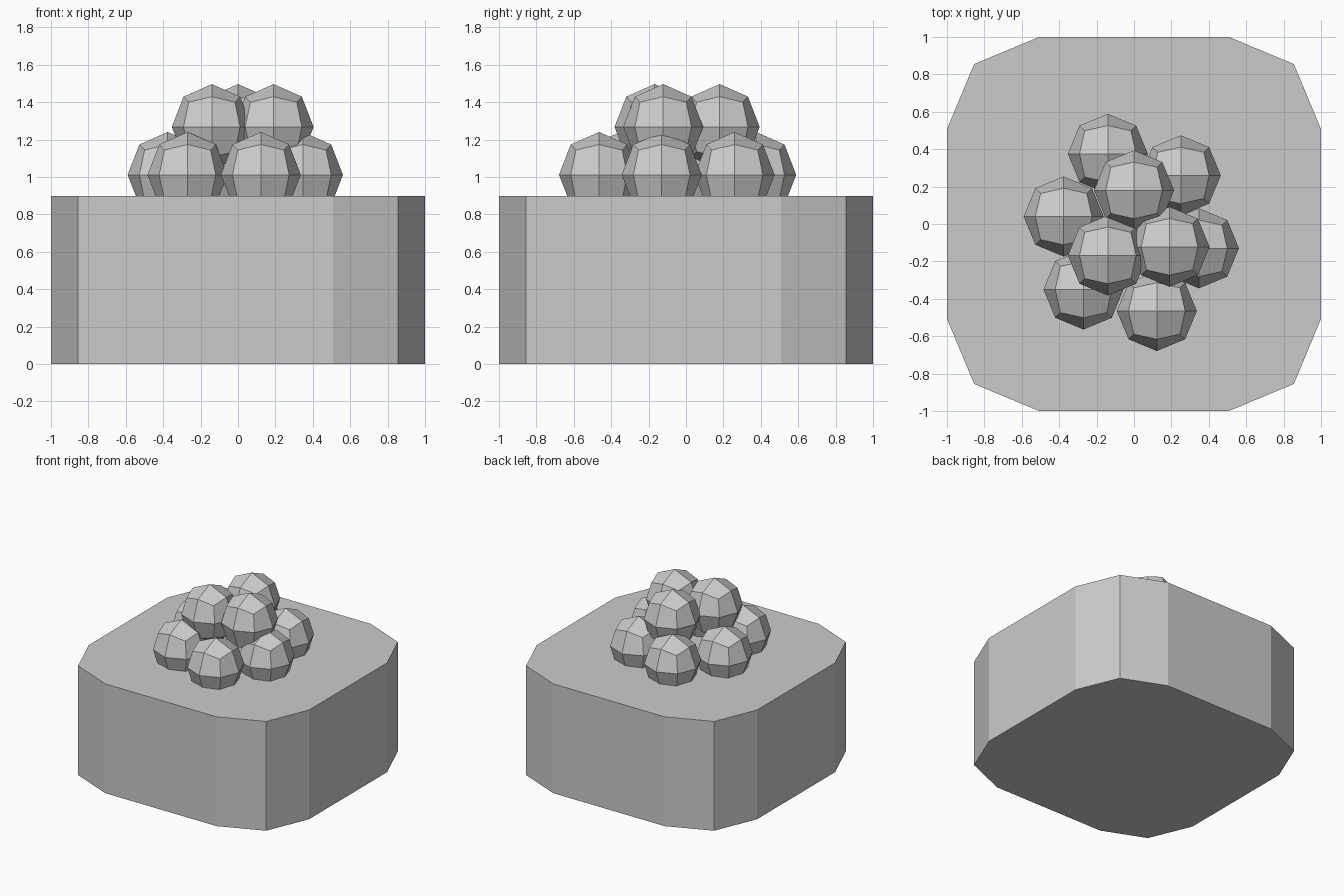
import bpy, bmesh
from mathutils import Vector

old = bpy.data.objects.get("Cube")
if old:
    bpy.data.objects.remove(old, do_unlink=True)

grey = bpy.data.materials.new("light grey")
grey.use_nodes = True
grey.diffuse_color = (0.6, 0.6, 0.6, 1)
grey.node_tree.nodes["Principled BSDF"].inputs["Base Color"].default_value = (0.6, 0.6, 0.6, 1)


def add_object(name, bm, location=(0, 0, 0)):
    bmesh.ops.recalc_face_normals(bm, faces=bm.faces)
    mesh = bpy.data.meshes.new(name)
    bm.to_mesh(mesh)
    bm.free()
    mesh.materials.append(grey)
    obj = bpy.data.objects.new(name, mesh)
    obj.location = location
    bpy.context.collection.objects.link(obj)
    return obj


# Base block: a square with faceted corners, extruded upward
HEIGHT = 0.898
corner = [(1, 0.507), (0.855, 0.855), (0.507, 1)]
outline = []
for turn in range(4):
    outline += corner
    corner = [(-y, x) for x, y in corner]
bm = bmesh.new()
floor = bm.faces.new([bm.verts.new((x, y, 0)) for x, y in outline])
top = bmesh.ops.extrude_face_region(bm, geom=[floor], use_keep_orig=True)
bmesh.ops.translate(bm, vec=(0, 0, HEIGHT),
                    verts=[v for v in top["geom"] if isinstance(v, bmesh.types.BMVert)])
add_object("base_block", bm)


# Faceted balls: a cube cut once along each edge and pushed out to a sphere
def add_ball(name, location):
    bm = bmesh.new()
    bmesh.ops.create_cube(bm, size=2)
    bmesh.ops.subdivide_edges(bm, edges=bm.edges[:], cuts=1, use_grid_fill=True)
    for v in bm.verts:
        v.co = v.co.normalized() * Vector((0.214, 0.214, 0.229))
    add_object(name, bm, location)


# Pile of balls: six sunk into the block, three resting above
layers = {
    "lower_ball": (1.012, [(-0.14, 0.375), (0.25, 0.26), (-0.376, 0.04),
                           (0.347, -0.13), (-0.27, -0.35), (0.122, -0.465)]),
    "upper_ball": (1.268, [(0, 0.18), (-0.14, -0.168), (0.19, -0.122)]),
}
for name, (z, spots) in layers.items():
    for i, (x, y) in enumerate(spots, 1):
        add_ball(f"{name}_{i}", (x, y, z))
